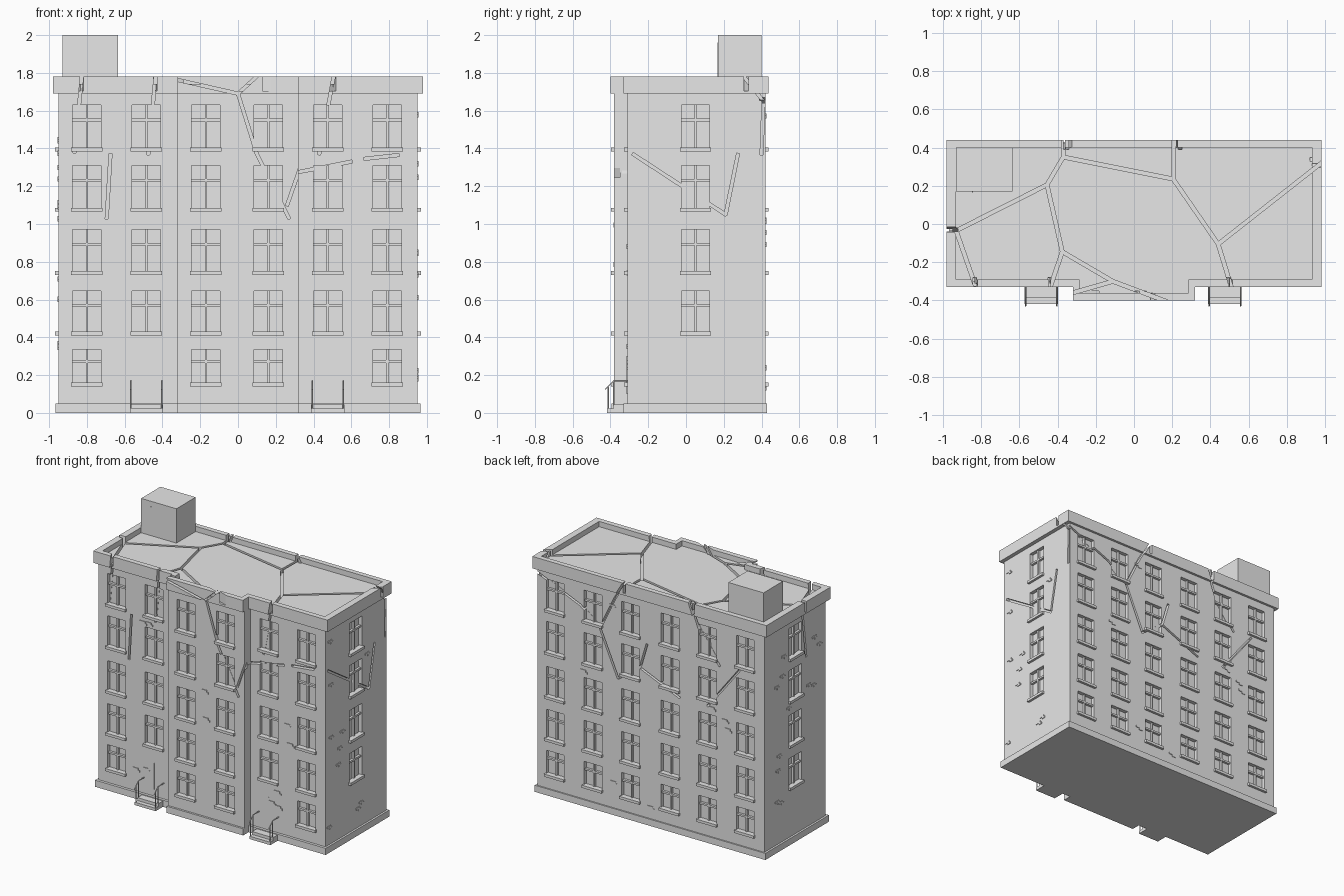
import bpy, bmesh, math, random
from mathutils import Matrix, Vector

cube = bpy.data.objects.get("Cube")
if cube:
    bpy.data.objects.remove(cube)
random.seed(4)

grey = bpy.data.materials.new("concrete grey")
grey.use_nodes = True
TONE = (0.8, 0.8, 0.8, 1)
grey.diffuse_color = TONE
grey.node_tree.nodes["Principled BSDF"].inputs["Base Color"].default_value = TONE


def make(name, bm):
    mesh = bpy.data.meshes.new(name)
    bm.normal_update()
    bm.to_mesh(mesh)
    bm.free()
    mesh.materials.append(grey)
    obj = bpy.data.objects.new(name, mesh)
    bpy.context.collection.objects.link(obj)
    return obj


def box(bm, centre, size, frame=Matrix(), turn=Matrix()):
    m = frame @ Matrix.Translation(centre) @ turn @ Matrix.Diagonal((*size, 1))
    bmesh.ops.create_cube(bm, size=1, matrix=m)


def solid(name, centre, size):
    bm = bmesh.new()
    box(bm, centre, size)
    return make(name, bm)


def plan(name, side, front, middle, back, z0, z1, bay=0.32):
    """Extruded floor plan with a projecting central bay."""
    half = [(bay, front), (side, front), (side, back)]
    outline = [(bay, middle)] + half + [(-x, y) for x, y in reversed(half)] + [(-bay, middle)]
    bm = bmesh.new()
    face = bm.faces.new([bm.verts.new((x, y, z0)) for x, y in outline])
    top = bmesh.ops.extrude_face_region(bm, geom=[face])["geom"]
    bmesh.ops.translate(bm, vec=(0, 0, z1 - z0),
                        verts=[v for v in top if isinstance(v, bmesh.types.BMVert)])
    bmesh.ops.recalc_face_normals(bm, faces=bm.faces)
    return make(name, bm)


def cut(obj, cutters):
    for c in cutters:
        mod = obj.modifiers.new("cut", "BOOLEAN")
        mod.object, mod.operation, mod.solver, mod.use_self = c, "DIFFERENCE", "EXACT", True
    dg = bpy.context.evaluated_depsgraph_get()
    mesh = bpy.data.meshes.new_from_object(obj.evaluated_get(dg))
    obj.modifiers.clear()
    obj.data = mesh


# Wall frames: local x runs along the wall, local -y points outwards
def wall(angle, offset):
    return Matrix.Rotation(math.radians(angle), 4, "Z") @ Matrix.Translation((0, -offset, 0))


walls = {"front": wall(0, 0.31), "bay": wall(0, 0.38), "right": wall(90, 0.95),
         "back": wall(180, 0.42), "left": wall(-90, 0.95)}

# Shell
body = plan("building_body", 0.95, -0.31, -0.38, 0.42, 0, 1.69)
plinth = plan("plinth", 0.965, -0.33, -0.395, 0.43, 0, 0.05)
roof = plan("roof_and_parapet", 0.98, -0.33, -0.4, 0.438, 1.69, 1.78)
hollow = plan("roof_cutter", 0.93, -0.29, -0.36, 0.4, 1.74, 1.9, bay=0.285)

# Windows: (bottom, top) of each storey, lowest first
storeys = [(0.145, 0.335), (0.415, 0.645), (0.735, 0.97), (1.07, 1.31), (1.39, 1.63)]
outer, inner, door = (-0.8, 0.79), (-0.17, 0.16), (-0.485, 0.475)
columns = {"front": outer + door, "bay": inner, "back": outer + inner + door,
           "right": (0.05,), "left": (-0.05,)}
WIDTH, RECESS = 0.15, 0.028
openings = bmesh.new()
taken = {}
for side, frame in walls.items():
    bars, sills = bmesh.new(), bmesh.new()
    taken[side] = []
    for u in columns[side]:
        for floor, (z0, z1) in enumerate(storeys):
            if floor == 0 and (side in ("left", "right") or (side == "front" and u in door)):
                continue
            mid, tall = (z0 + z1) / 2, z1 - z0
            taken[side].append((u, mid))
            box(openings, (u, 0, mid), (WIDTH, RECESS * 2, tall), frame)
            box(bars, (u, 0.02, mid), (0.012, 0.018, tall), frame)
            box(bars, (u, 0.02, z1 - tall * 0.33), (WIDTH, 0.02, 0.014), frame)
            box(sills, (u, 0.002, z0 + 0.005), (WIDTH + 0.016, 0.04, 0.02), frame)
    make(side + "_window_bars", bars)
    make(side + "_window_sills", sills)
openings = make("opening_cutter", openings)

# Cracks in the walls, as polylines of (along, height)
wall_cracks = {
    "front": [[(-0.825, 1.8), (-0.865, 1.38)], [(-0.435, 1.8), (-0.475, 1.37)],
              [(-0.675, 1.37), (-0.695, 1.03)], [(0.51, 1.8), (0.43, 1.37)],
              [(0.32, 1.275), (0.6, 1.33)], [(0.67, 1.345), (0.85, 1.365)]],
    "bay": [[(-0.33, 1.765), (0, 1.69), (0.1, 1.37), (0.27, 1.03)],
            [(0, 1.69), (0.12, 1.8)], [(0.26, 1.1), (0.33, 1.3)]],
    "right": [[(-0.28, 1.37), (0.21, 1.05), (0.275, 1.37)],
              [(0.29, 1.8), (0.41, 1.65), (0.4, 1.37)]],
    "back": [[(-0.97, 1.67), (-0.59, 1.51), (-0.425, 1.38), (-0.275, 1.04)],
             [(-0.425, 1.38), (-0.3, 1.64), (-0.205, 1.8)],
             [(-0.033, 1.36), (-0.09, 1.17), (0.24, 1.03)], [(-0.09, 1.17), (-0.275, 1.04)],
             [(0.325, 1.8), (0.4, 1.6), (0.575, 1.36)], [(0.475, 1.03), (0.74, 1.37)]],
    "left": [[(0.02, 1.8), (0.08, 1.34)]],
}
GAP = 0.016
cracks = bmesh.new()
for side, paths in wall_cracks.items():
    for path in paths:
        for a, b in zip(path, path[1:]):
            a, b = Vector((a[0], 0, a[1])), Vector((b[0], 0, b[1]))
            d = b - a
            turn = Matrix.Rotation(-math.atan2(d.z, d.x), 4, "Y")
            box(cracks, (a + b) / 2, (d.length + GAP / 2, 0.06, GAP), walls[side], turn)
wall_cutter = make("wall_crack_cutter", cracks)

# Cracks across the roof, as polylines of (x, y)
roof_cracks = [
    [(-1, -0.03), (-0.93, -0.035), (-0.455, 0.205), (-0.37, 0.35), (-0.37, 0.46)],
    [(-0.93, -0.035), (-0.82, -0.35)],
    [(-0.455, 0.205), (-0.375, -0.145), (-0.445, -0.35)],
    [(-0.375, -0.145), (-0.11, -0.3), (0.17, -0.405)],
    [(-0.11, -0.3), (-0.34, -0.365)],
    [(-0.37, 0.35), (0.205, 0.235), (0.21, 0.46)],
    [(0.205, 0.235), (0.44, -0.105), (0.515, -0.35)],
    [(0.44, -0.105), (1, 0.335)]]
cracks = bmesh.new()
for path in roof_cracks:
    for a, b in zip(path, path[1:]):
        a, b = Vector((*a, 1.76)), Vector((*b, 1.76))
        d = b - a
        turn = Matrix.Rotation(math.atan2(d.y, d.x), 4, "Z")
        box(cracks, (a + b) / 2, (d.length + GAP / 2, GAP + 0.003, 0.11), Matrix(), turn)
roof_cutter = make("roof_crack_cutter", cracks)

cut(body, [openings, wall_cutter])
cut(roof, [hollow, roof_cutter, wall_cutter])
for helper in (openings, wall_cutter, roof_cutter, hollow):
    bpy.data.objects.remove(helper)

# Rooftop stair house with a door seam
solid("stair_house", (-0.782, 0.285, 1.868), (0.295, 0.23, 0.264))
solid("stair_house_door_seam", (-0.845, 0.169, 1.87), (0.006, 0.006, 0.18))

# Exposed bricks scattered over the walls in staggered pairs
reach = {"front": (0.4, 0.9), "bay": (0, 0.28), "back": (0, 0.9),
         "right": (0, 0.28), "left": (0, 0.28)}
counts = {"front": 26, "bay": 14, "back": 34, "right": 14, "left": 14}
for side, frame in walls.items():
    bm = bmesh.new()
    for i in range(counts[side]):
        u = random.uniform(*reach[side]) * random.choice((-1, 1))
        z = random.uniform(0.12, 1.6)
        if any(abs(u - a) < 0.13 and abs(z - b) < 0.15 for a, b in taken[side]):
            continue
        box(bm, (u, 0, z), (0.045, 0.01, 0.014), frame)
        box(bm, (u + 0.02, 0, z - 0.014), (0.03, 0.01, 0.014), frame)
    make(side + "_bricks", bm)

# Entrances: steps, door seam and bent handrails
for label, x in zip(("right", "left"), door):
    solid(label + "_lower_step", (x, -0.36, 0.011), (0.175, 0.115, 0.022))
    solid(label + "_upper_step", (x, -0.345, 0.022), (0.175, 0.08, 0.044))
    solid(label + "_door_seam", (x, -0.31, 0.2), (0.006, 0.008, 0.2))
    for hand, s in (("outer", -1), ("inner", 1)):
        curve = bpy.data.curves.new(label + "_" + hand + "_handrail", "CURVE")
        curve.dimensions, curve.bevel_depth, curve.bevel_resolution = "3D", 0.004, 1
        curve.use_fill_caps = True
        for path in ([(-0.412, 0.02), (-0.412, 0.14)], [(-0.382, 0.04), (-0.382, 0.17)],
                     [(-0.428, 0.125), (-0.382, 0.17), (-0.31, 0.17)]):
            spline = curve.splines.new("POLY")
            spline.points.add(len(path) - 1)
            for p, (y, z) in zip(spline.points, path):
                p.co = (x + s * 0.082, y, z, 1)
        curve.materials.append(grey)
        rail = bpy.data.objects.new(curve.name, curve)
        bpy.context.collection.objects.link(rail)
